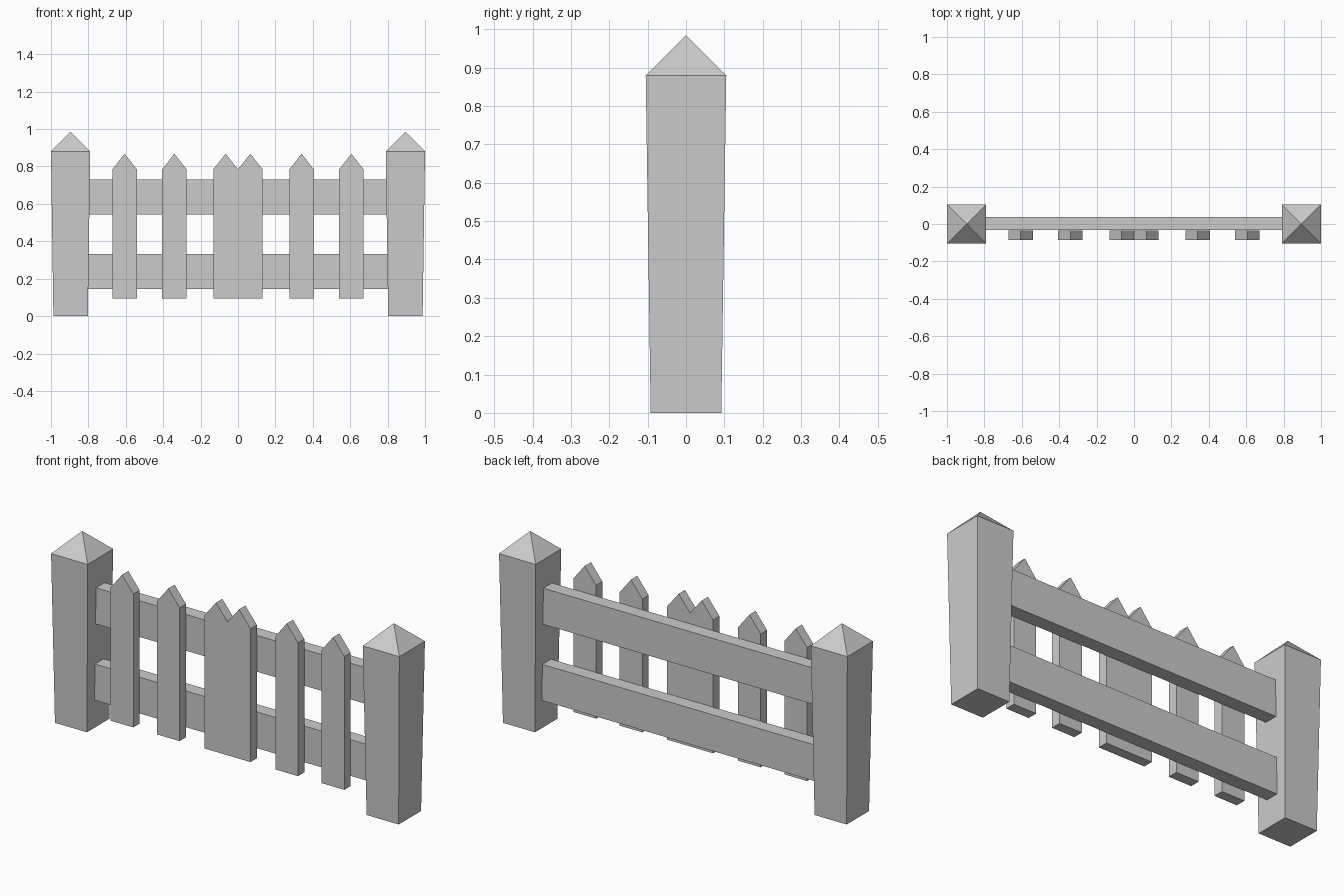
import bpy, bmesh

if "Cube" in bpy.data.objects:
    bpy.data.objects.remove(bpy.data.objects["Cube"])


def finish(name, bm):
    bmesh.ops.recalc_face_normals(bm, faces=bm.faces[:])
    me = bpy.data.meshes.new(name)
    bm.to_mesh(me)
    bm.free()
    ob = bpy.data.objects.new(name, me)
    bpy.context.collection.objects.link(ob)
    return ob


def board(name, profile, y0, y1):
    """Extrude an x/z outline from y0 to y1."""
    bm = bmesh.new()
    face = bm.faces.new([bm.verts.new((x, y0, z)) for x, z in profile])
    ext = bmesh.ops.extrude_face_region(bm, geom=[face])
    moved = [v for v in ext["geom"] if isinstance(v, bmesh.types.BMVert)]
    bmesh.ops.translate(bm, verts=moved, vec=(0, y1 - y0, 0))
    return finish(name, bm)


def post(name, cx):
    """Square post, slightly wider at the top, with a pyramid cap."""
    bm = bmesh.new()
    rings = []
    for r, z in ((0.092, 0.0), (0.105, 0.88)):
        rings.append([bm.verts.new((cx + sx * r, sy * r, z))
                      for sx, sy in ((-1, -1), (1, -1), (1, 1), (-1, 1))])
    apex = bm.verts.new((cx, 0, 0.985))
    low, high = rings
    bm.faces.new(low)
    for i in range(4):
        j = (i + 1) % 4
        bm.faces.new((low[i], low[j], high[j], high[i]))
        bm.faces.new((high[i], high[j], apex))
    return finish(name, bm)


BACK, FRONT = -0.034, -0.086
BOTTOM, SHOULDER, TIP = 0.093, 0.785, 0.868
HALF = 0.065

# Posts and single pickets, mirrored left and right
for side, s in (("left", -1), ("right", 1)):
    post(f"post_{side}", s * 0.895)
    for label, cx in (("inner", 0.34), ("outer", 0.606)):
        c = s * cx
        board(f"picket_{label}_{side}",
              [(c - HALF, BOTTOM), (c + HALF, BOTTOM), (c + HALF, SHOULDER),
               (c, TIP), (c - HALF, SHOULDER)], FRONT, BACK)

# Double picket in the middle
W = 0.132
board("picket_double",
      [(-W, BOTTOM), (W, BOTTOM), (W, SHOULDER), (W / 2, TIP),
       (0, SHOULDER), (-W / 2, TIP), (-W, SHOULDER)], FRONT, BACK)

# Horizontal rails
for label, z0, z1 in (("lower", 0.145, 0.333), ("upper", 0.542, 0.73)):
    board(f"rail_{label}",
          [(-0.803, z0), (0.803, z0), (0.803, z1), (-0.803, z1)], -0.033, 0.038)
